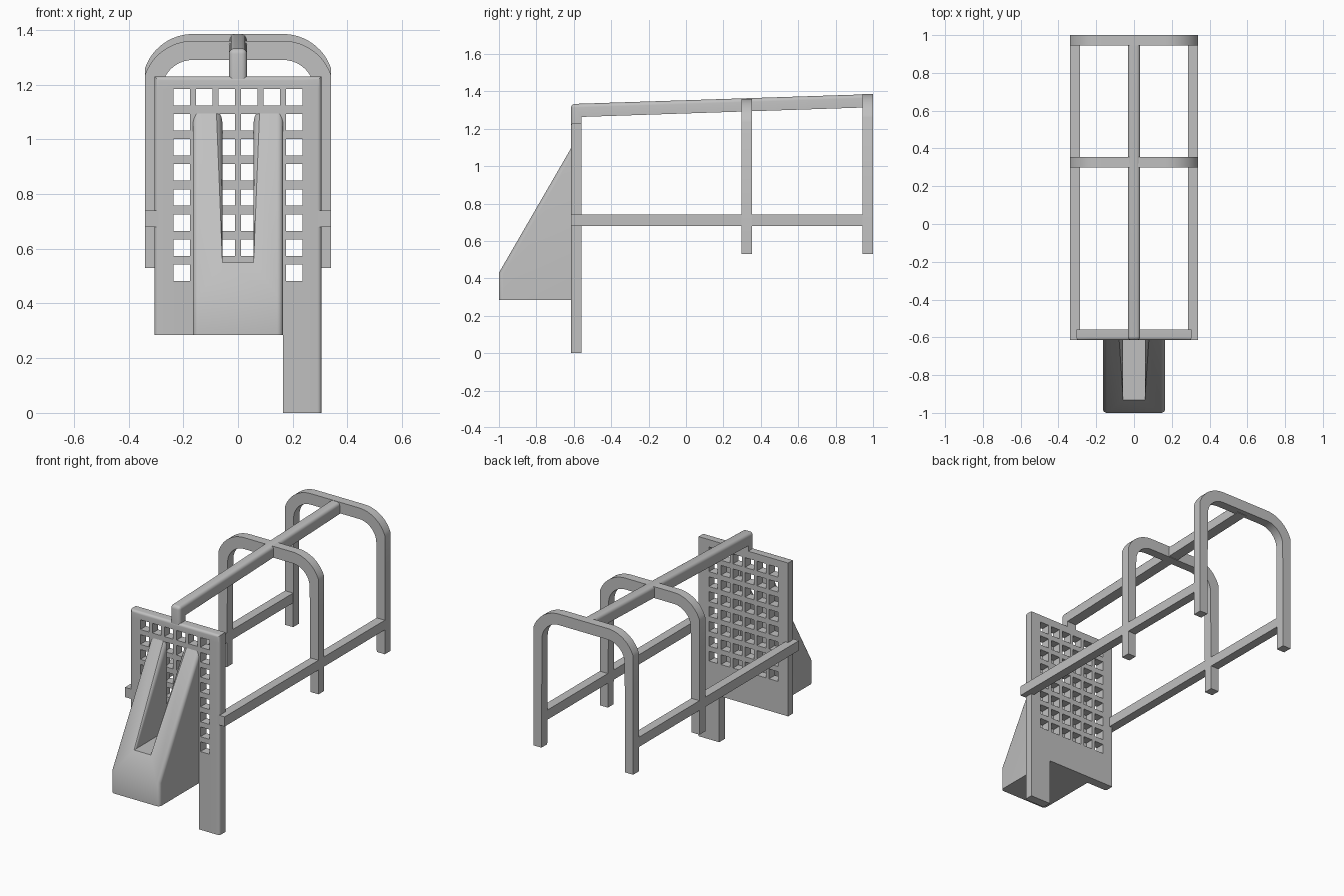
import bpy, bmesh, math
from mathutils import Vector

cube = bpy.data.objects.get("Cube")
if cube:
    bpy.data.objects.remove(cube, do_unlink=True)

grey = bpy.data.materials.new("light grey")
grey.use_nodes = True
colour = (0.53, 0.53, 0.53, 1)
grey.diffuse_color = colour
grey.node_tree.nodes["Principled BSDF"].inputs["Base Color"].default_value = colour

FRONT, BACK = -0.615, 1.0      # ends of the frame along y
THICK = 0.056                  # bar thickness
SIDE_IN, SIDE_OUT = 0.285, 0.34


def extrude(bm, faces, vec):
    """Extrude flat faces into a closed solid."""
    geom = bmesh.ops.extrude_face_region(bm, geom=faces, use_keep_orig=True)["geom"]
    bmesh.ops.translate(bm, vec=vec, verts=[v for v in geom if isinstance(v, bmesh.types.BMVert)])
    bmesh.ops.recalc_face_normals(bm, faces=bm.faces[:])


def prism(points, vec):
    bm = bmesh.new()
    extrude(bm, [bm.faces.new([bm.verts.new(p) for p in points])], vec)
    return bm


def round_edges(bm, rule, radius):
    """Round the edges whose two end points satisfy the rule."""
    edges = [e for e in bm.edges if rule(e.verts[0].co, e.verts[1].co)]
    bmesh.ops.bevel(bm, geom=edges, offset=radius, offset_type='OFFSET',
                    segments=5, profile=0.5, affect='EDGES', clamp_overlap=True)


def finish(bm, name):
    mesh = bpy.data.meshes.new(name)
    bm.to_mesh(mesh)
    bm.free()
    mesh.materials.append(grey)
    obj = bpy.data.objects.new(name, mesh)
    bpy.context.collection.objects.link(obj)
    bpy.ops.object.select_all(action='DESELECT')
    obj.select_set(True)
    bpy.context.view_layer.objects.active = obj
    bpy.ops.object.shade_smooth_by_angle(angle=math.radians(30))
    return obj


def near(a, b):
    return abs(a - b) < 1e-4


# Perforated front panel with one long leg
HALF, LOW, TOP, LEG = 0.305, 0.285, 1.23, 0.165
hole = 0.06
cols = [0.082 * (i - 2.5) for i in range(6)]
rows = [0.512 + 0.0918 * i for i in range(8)]
xs = sorted([-HALF, HALF, LEG] + [c + s * hole / 2 for c in cols for s in (-1, 1)])
zs = sorted([0, LOW, TOP] + [r + s * hole / 2 for r in rows for s in (-1, 1)])
bm = bmesh.new()
grid = [[bm.verts.new((x, FRONT, z)) for z in zs] for x in xs]
for i in range(len(xs) - 1):
    for j in range(len(zs) - 1):
        x, z = (xs[i] + xs[i + 1]) / 2, (zs[j] + zs[j + 1]) / 2
        in_hole = any(abs(x - c) < hole / 2 for c in cols) and any(abs(z - r) < hole / 2 for r in rows)
        below = z < LOW and x < LEG
        if not in_hole and not below:
            bm.faces.new((grid[i][j], grid[i + 1][j], grid[i + 1][j + 1], grid[i][j + 1]))
bmesh.ops.delete(bm, geom=[v for v in bm.verts if not v.link_faces], context='VERTS')
extrude(bm, bm.faces[:], (0, THICK, 0))


def panel_rim(a, b):
    sides = near(abs(a.x), HALF) and near(a.x, b.x)
    return near(a.y, FRONT) and near(b.y, FRONT) and (sides or (near(a.z, TOP) and near(b.z, TOP)))


round_edges(bm, panel_rim, 0.015)
finish(bm, "front_panel")

# Sloped front wedge with an open slot: U shape cut by the slope plane
W, S, FLOOR, TALL = 0.165, 0.057, 0.55, 1.3
nose = Vector((0, -1, 0.43))
slope = Vector((0, FRONT, 1.095)) - nose
outline = [(-W, LOW), (W, LOW), (W, TALL), (S, TALL), (S, FLOOR), (-S, FLOOR), (-S, TALL), (-W, TALL)]
bm = prism([(x, -1, z) for x, z in outline], (0, 1 + FRONT + 0.004, 0))
normal = Vector((0, -slope.z, slope.y)).normalized()
cut = bmesh.ops.bisect_plane(bm, geom=bm.verts[:] + bm.edges[:] + bm.faces[:],
                             plane_co=nose, plane_no=normal, clear_outer=True)
rim = [e for e in bm.edges if e.is_boundary]
bmesh.ops.contextual_create(bm, geom=rim)
bmesh.ops.recalc_face_normals(bm, faces=bm.faces[:])


def wedge_rim(a, b):
    on_slope = all(abs((p - nose).dot(normal)) < 1e-4 for p in (a, b))
    on_nose = near(a.y, -1) and near(b.y, -1) and near(abs(a.x), W)
    return near(a.x, b.x) and (on_slope or on_nose)


round_edges(bm, wedge_rim, 0.022)
finish(bm, "front_wedge")

# Ridge bar: short post on the panel, bending into the rising bar
R = 0.033
side = [(FRONT, 1.22), (FRONT, 1.332), (0.97, 1.384), (0.97, 1.314), (FRONT + THICK, 1.263), (FRONT + THICK, 1.22)]
bm = prism([(-R, y, z) for y, z in side], (2 * R, 0, 0))


def ridge_rim(a, b):
    outer = [near(p.y, FRONT) or p.z > 1.33 for p in (a, b)]
    return all(outer) and not (near(a.y, 0.97) and near(b.y, 0.97)) and not (near(a.z, 1.22) and near(b.z, 1.22))


round_edges(bm, ridge_rim, 0.02)
finish(bm, "ridge_bar")


# Arched hoops
def hoop(name, y, top, crown):
    r_out, r_in, cx = 0.185, 0.185 - crown, LEG
    cz = top - r_out

    def arc(radius, limit):
        start = math.acos(min(1, (limit - cx) / radius))
        return [(cx + radius * math.cos(t), cz + radius * math.sin(t))
                for t in (start + (math.pi / 2 - start) * i / 12 for i in range(13))]

    outer = [(SIDE_OUT, 0.53)] + arc(r_out, SIDE_OUT)
    inner = [(SIDE_IN, 0.53)] + arc(r_in, SIDE_IN)
    half = outer + [(-x, z) for x, z in reversed(outer)]
    loop = half + [(-x, z) for x, z in inner] + list(reversed(inner))
    finish(prism([(x, y, z) for x, z in loop], (0, THICK, 0)), name)


hoop("middle_hoop", 0.298, 1.36, 0.07)
hoop("back_hoop", BACK - THICK, 1.385, 0.068)

# Side rails
for name, s in (("left_rail", 1), ("right_rail", -1)):
    section = [(SIDE_IN, 0.68), (SIDE_OUT, 0.68), (SIDE_OUT, 0.74), (SIDE_IN, 0.74)]
    finish(prism([(s * x, FRONT, z) for x, z in section], (0, BACK - FRONT, 0)), name)
